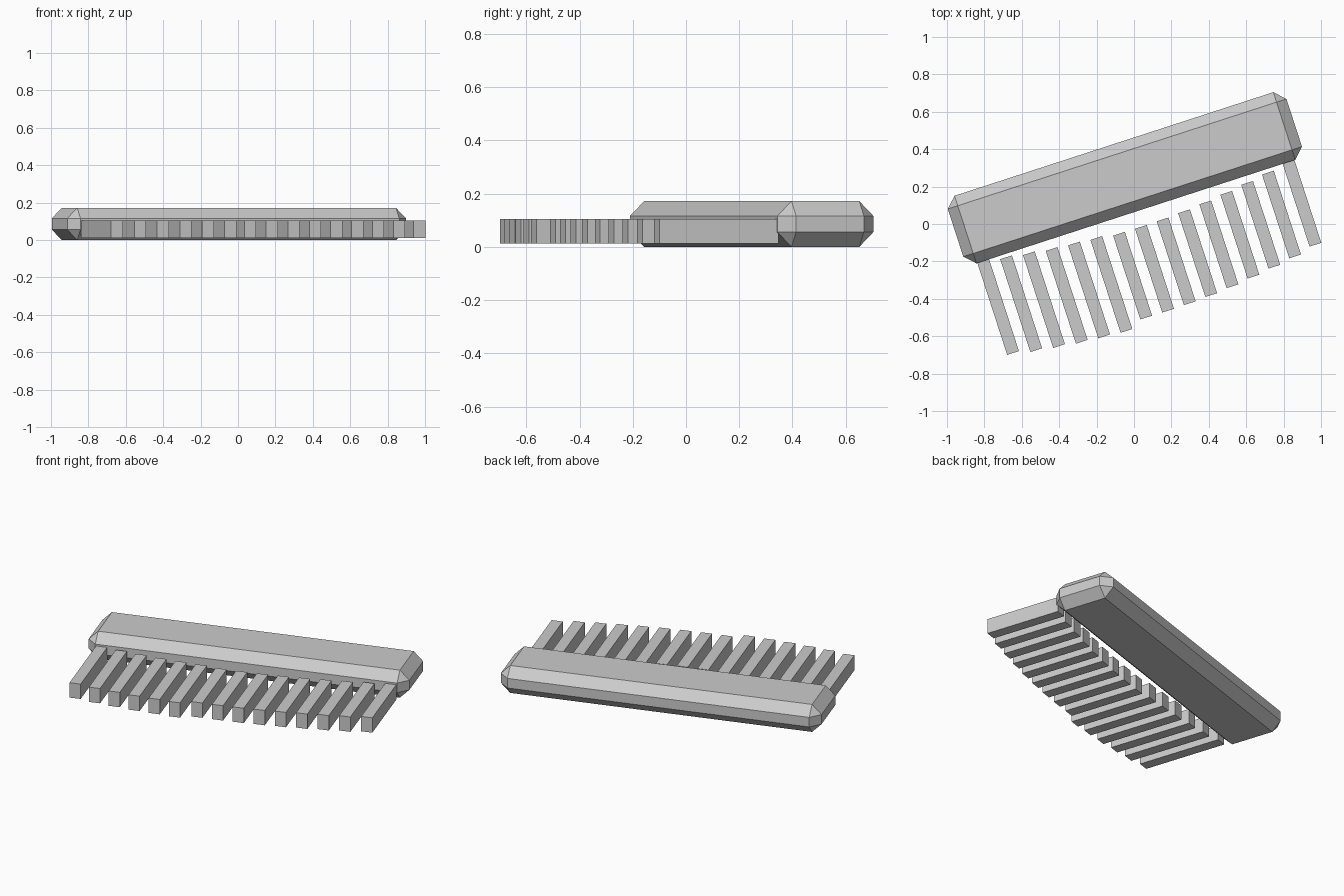
import bpy, math
from mathutils import Matrix

if "Cube" in bpy.data.objects:
    bpy.data.objects.remove(bpy.data.objects["Cube"])

grey = bpy.data.materials.new("grey plastic")
grey.diffuse_color = (0.6, 0.6, 0.6, 1)
grey.use_nodes = True
grey.node_tree.nodes["Principled BSDF"].inputs["Base Color"].default_value = grey.diffuse_color

TURN = Matrix.Rotation(math.radians(18), 4, 'Z')


def box(name, lo, hi):
    """Flat-shaded box between two corners, turned with the whole comb."""
    bpy.ops.mesh.primitive_cube_add(size=1)
    ob = bpy.context.object
    ob.name = name
    size = [b - a for a, b in zip(lo, hi)]
    mid = [(a + b) / 2 for a, b in zip(lo, hi)]
    ob.data.transform(TURN @ Matrix.Translation(mid) @ Matrix.Diagonal((*size, 1)))
    ob.data.materials.append(grey)
    return ob


# Chamfered spine
spine = box("comb_spine", (-0.922, 0.06, 0), (0.982, 0.44, 0.172))
bevel = spine.modifiers.new("chamfer", 'BEVEL')
bevel.width = 0.056
bevel.segments = 1
bevel.limit_method = 'NONE'

# Row of teeth following a shallow arc; the first six are a little longer
ROOTS = [0.066, 0.042, 0.025, 0.009, 0.0, -0.009, -0.025, -0.026,
         -0.024, -0.018, -0.008, 0.006, 0.022, 0.040, 0.066]
for i, root in enumerate(ROOTS):
    u = -0.828 + 0.1226 * i
    length = 0.522 if i < 6 else 0.471
    box(f"tooth_{i + 1}", (u - 0.033, root - length, 0.012), (u + 0.033, root, 0.105))
